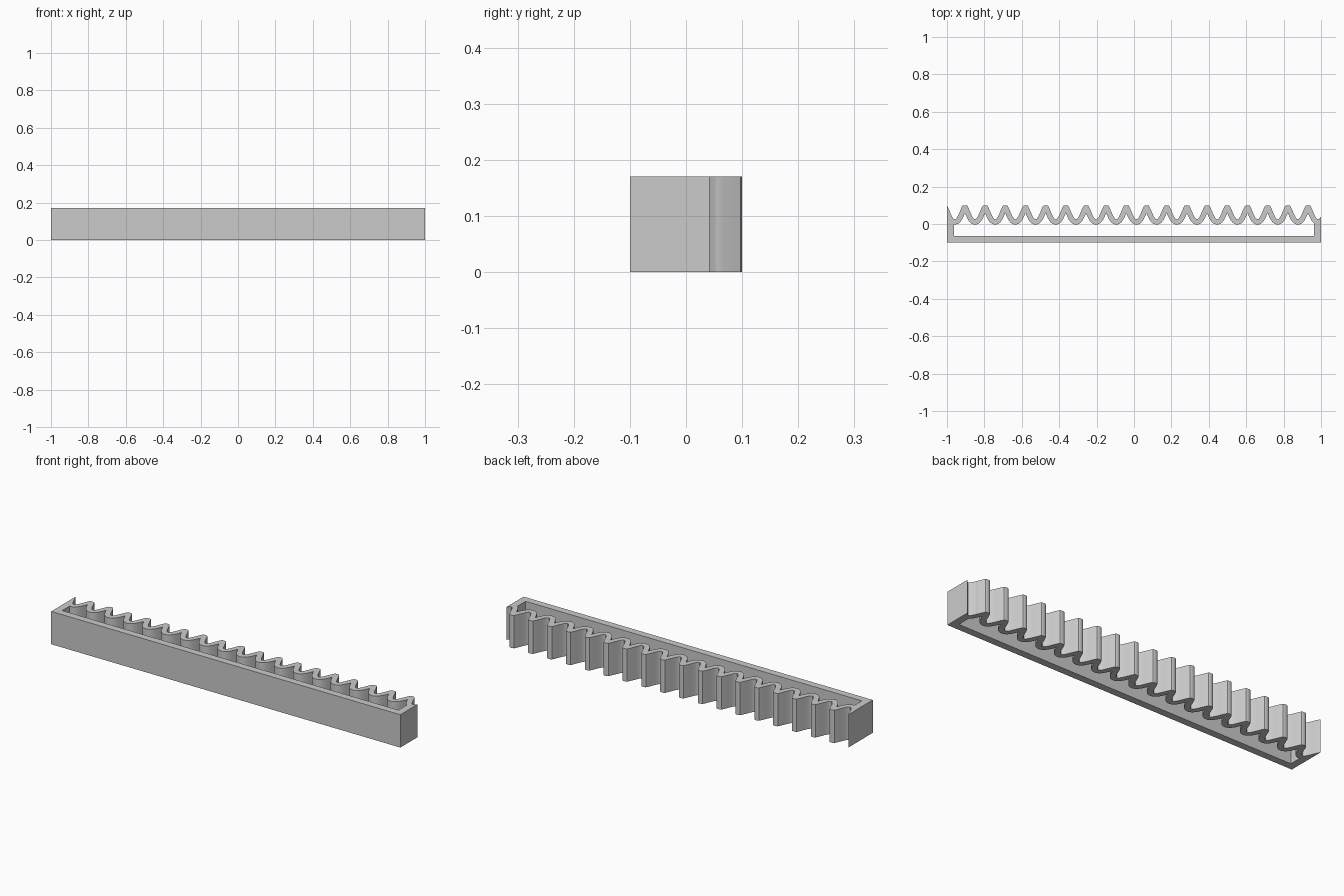
import bpy, bmesh, math

if "Cube" in bpy.data.objects:
    bpy.data.objects.remove(bpy.data.objects["Cube"], do_unlink=True)

HEIGHT, FRONT, BACK = 0.17, -0.1, 0.1
WALL = 0.037          # thickness of the straight walls
SHEET = 0.028         # thickness of the wavy wall
PITCH, FIRST_TOOTH = 0.1079, -0.904
TIP = 0.013           # half width of the flat tooth tips
STEPS = 16            # samples per tooth

grey = bpy.data.materials.new("plain grey")
grey.use_nodes = True
COLOUR = (0.6, 0.6, 0.6, 1)
grey.diffuse_color = COLOUR
grey.node_tree.nodes["Principled BSDF"].inputs["Base Color"].default_value = COLOUR


def outer(x):
    """Back face of the wavy wall: a wave with clipped tips."""
    phase = 2 * math.pi * (x - FIRST_TOOTH) / PITCH
    return min(BACK, 0.067 + 0.042 * math.cos(phase))


def inner(x):
    """Parallel curve inside the wave, meeting in cusps under the teeth."""
    n = 40
    angles = [math.pi * i / n for i in range(n + 1)]
    return min(outer(x + SHEET * math.cos(a)) - SHEET * math.sin(a) for a in angles)


def samples(start, end):
    """Positions along x, including tooth centres and tip corners."""
    xs = {start, end}
    for k in range(-1, 19):
        centre = FIRST_TOOTH + k * PITCH
        xs |= {centre - TIP, centre + TIP}
        xs |= {centre + PITCH * i / STEPS for i in range(STEPS)}
    kept = []
    for x in sorted(v for v in xs if start <= v <= end):
        if not kept or x - kept[-1] > 0.0005:
            kept.append(x)
    return kept


def prism(name, xs, low, high):
    """Upright solid between two curves of x."""
    bm = bmesh.new()
    rows = []
    for x in xs:
        a, b = low(x), high(x)
        rows.append([bm.verts.new((x, y, z)) for y, z in
                     ((a, 0), (b, 0), (b, HEIGHT), (a, HEIGHT))])
    for p, q in zip(rows, rows[1:]):
        for i in range(4):
            j = (i + 1) % 4
            bm.faces.new((p[i], p[j], q[j], q[i]))
    bm.faces.new(rows[0])
    bm.faces.new(rows[-1])
    bmesh.ops.recalc_face_normals(bm, faces=bm.faces)
    mesh = bpy.data.meshes.new(name)
    bm.to_mesh(mesh)
    bm.free()
    mesh.materials.append(grey)
    obj = bpy.data.objects.new(name, mesh)
    bpy.context.collection.objects.link(obj)
    bpy.ops.object.select_all(action="DESELECT")
    obj.select_set(True)
    bpy.context.view_layer.objects.active = obj
    bpy.ops.object.shade_smooth_by_angle(angle=math.radians(32))


def front(x):
    return FRONT


edge = 1 - WALL
prism("front_wall", [-edge, edge], front, lambda x: FRONT + WALL)
prism("right_end_wall", samples(-1, -edge), front, outer)
prism("left_end_wall", samples(edge, 1), front, outer)
prism("toothed_back_wall", samples(-edge, edge), inner, outer)
